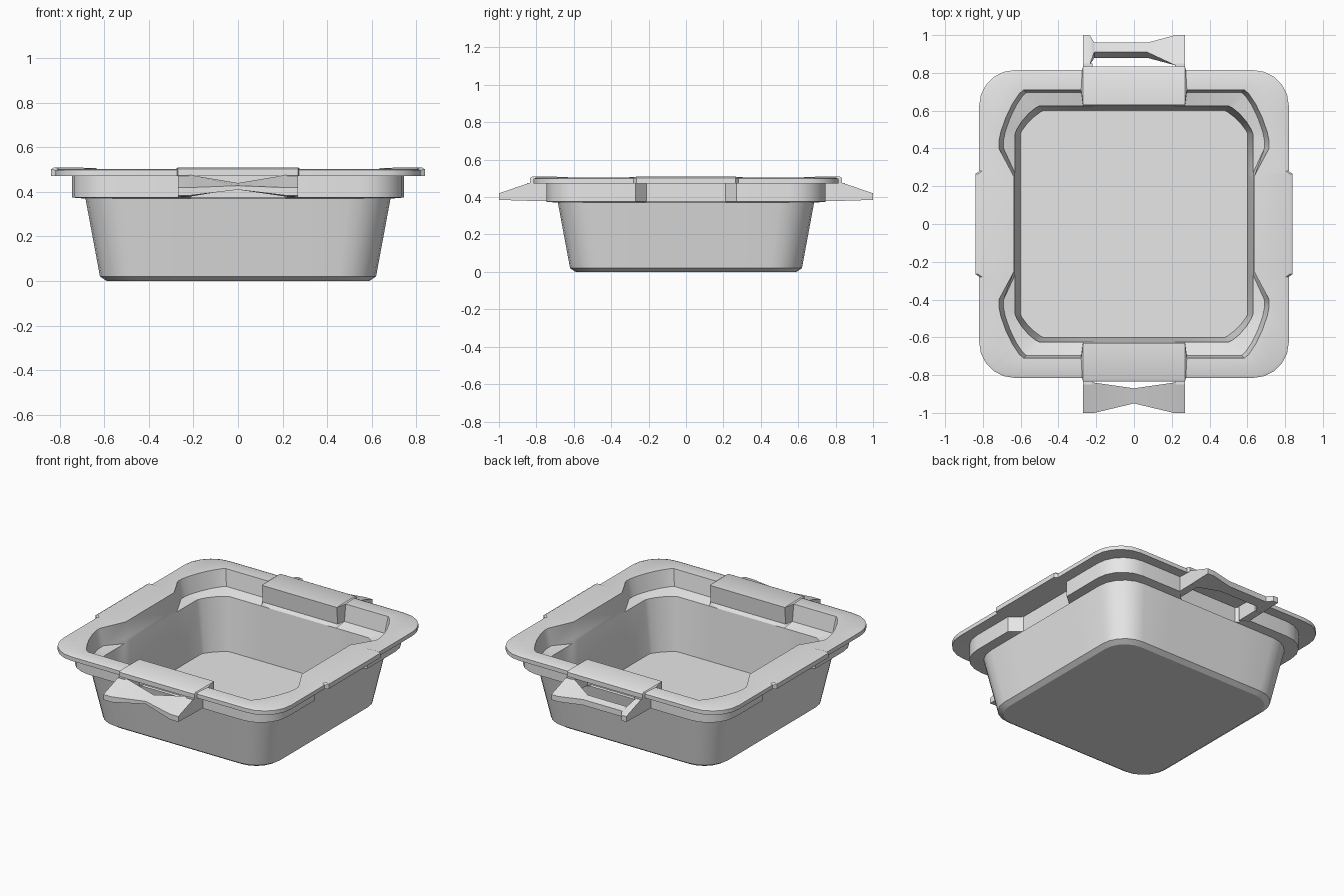
import bpy, bmesh, math

if "Cube" in bpy.data.objects:
    bpy.data.objects.remove(bpy.data.objects["Cube"], do_unlink=True)

grey = bpy.data.materials.new("light_grey")
grey.use_nodes = True
grey.diffuse_color = (0.8, 0.8, 0.8, 1)
grey.node_tree.nodes["Principled BSDF"].inputs["Base Color"].default_value = (0.8, 0.8, 0.8, 1)


def loft(name, rings):
    """Skin a stack of matching closed rings and cap both ends."""
    bm = bmesh.new()
    loops = [[bm.verts.new(p) for p in ring] for ring in rings]
    n = len(loops[0])
    for a, b in zip(loops, loops[1:]):
        for i in range(n):
            j = (i + 1) % n
            bm.faces.new((a[i], a[j], b[j], b[i]))
    bm.faces.new(loops[0][::-1])
    bm.faces.new(loops[-1])
    bmesh.ops.recalc_face_normals(bm, faces=bm.faces)
    mesh = bpy.data.meshes.new(name)
    bm.to_mesh(mesh)
    bm.free()
    mesh.materials.append(grey)
    obj = bpy.data.objects.new(name, mesh)
    bpy.context.collection.objects.link(obj)
    bpy.ops.object.select_all(action='DESELECT')
    obj.select_set(True)
    bpy.context.view_layer.objects.active = obj
    bpy.ops.object.shade_smooth_by_angle(angle=math.radians(30))
    return obj


def tray_ring(z, hx, hy, rx, ry, notch=0.0, wx=(0.21, 0.27), wy=(0.21, 0.27), power=1.0, lift=0.0):
    """Rounded square with an inset (or outset) middle on every side."""
    quad = [(hx - notch, wx[0], z + lift), (hx, wx[1], z)]
    for k in range(6):
        a = math.pi / 2 * k / 5
        c, s = max(math.cos(a), 0) ** power, math.sin(a) ** power
        quad.append((hx - rx + rx * c, hy - ry + ry * s, z))
    quad += [(wy[1], hy, z), (wy[0], hy - notch, z + lift)]
    ring = list(quad)
    ring += [(-x, y, h) for x, y, h in reversed(quad)]
    ring += [(-x, -y, h) for x, y, h in quad]
    ring += [(x, -y, h) for x, y, h in reversed(quad)]
    return ring


# Tray: outside wall, collar, rim with four clip pads, ledge, inside wall, floor
pad = dict(notch=-0.02, wx=(0.265, 0.28), wy=(0.27, 0.275))
clip = dict(wx=(0.25, 0.40), wy=(0.27, 0.28))
loft("tray", [
    tray_ring(0.0, 0.59, 0.59, 0.15, 0.15),
    tray_ring(0.02, 0.62, 0.62, 0.17, 0.17),
    tray_ring(0.37, 0.685, 0.685, 0.19, 0.19),
    tray_ring(0.375, 0.745, 0.745, 0.19, 0.19, notch=0.07),
    tray_ring(0.475, 0.745, 0.745, 0.19, 0.19, notch=0.07),
    tray_ring(0.472, 0.82, 0.815, 0.19, 0.19, **pad),
    tray_ring(0.498, 0.82, 0.815, 0.19, 0.19, lift=0.004, **pad),
    tray_ring(0.504, 0.805, 0.80, 0.18, 0.18, lift=0.006, **pad),
    tray_ring(0.502, 0.715, 0.71, 0.13, 0.27, notch=0.08, power=1.5, lift=0.006, **clip),
    tray_ring(0.395, 0.69, 0.695, 0.12, 0.25, notch=0.055, power=1.5, **clip),
    tray_ring(0.375, 0.63, 0.625, 0.13, 0.15, power=1.5),
    tray_ring(0.03, 0.60, 0.60, 0.12, 0.12, power=1.6),
])

# Handle cross-sections as (distance from centre, height)
END = [(0.84, 0.38), (0.84, 0.475), (1.0, 0.42), (1.0, 0.385)]
WAIST = [(0.87, 0.415), (0.87, 0.44), (0.95, 0.428), (0.95, 0.41)]
BAR = [(0.88, 0.39), (0.91, 0.435), (0.96, 0.425), (0.96, 0.388)]
ARM = [(0.70, 0.378), (0.70, 0.475), (0.85, 0.475), (0.85, 0.38)]


def across(name, side, sections):
    """Skin handle sections placed along x, on the front (-1) or back (+1)."""
    return loft(name, [[(x, side * y, z) for y, z in sec] for x, sec in sections])


# Front handle tapers to a waist, back handle has a post, a bar and a flare
across("front_handle", -1, [(-0.27, END), (-0.21, END), (0.0, WAIST), (0.21, END), (0.27, END)])
across("back_handle_post", 1, [(-0.27, END), (-0.235, END), (-0.21, BAR)])
across("back_handle_bar", 1, [(-0.22, BAR), (0.07, BAR), (0.22, END), (0.27, END)])

# Short arms join the handles to the collar
for side, label in ((-1, "front"), (1, "back")):
    for s, hand in ((-1, "right"), (1, "left")):
        across(f"{label}_arm_{hand}", side, [(s * 0.22, ARM), (s * 0.27, ARM)])
